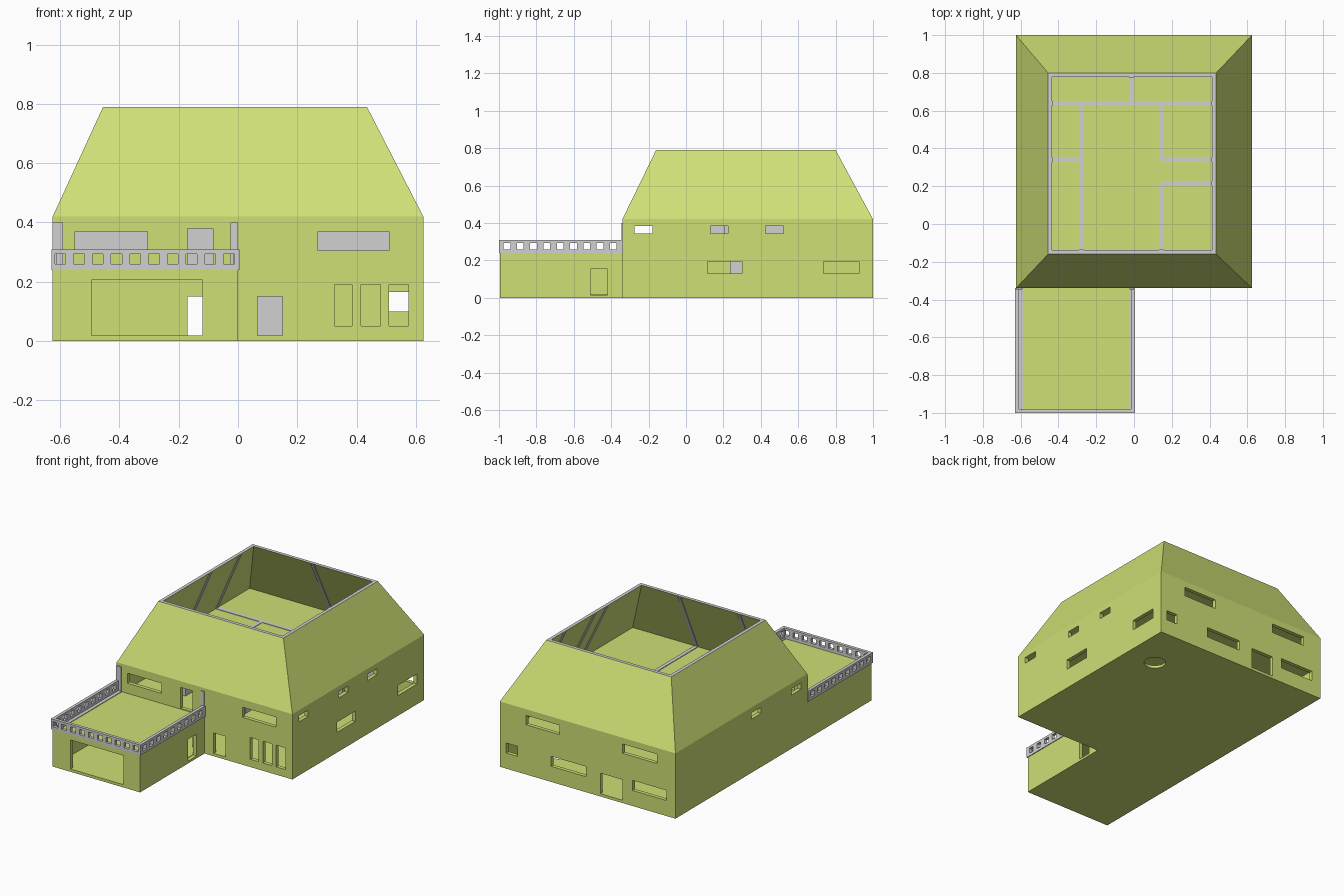
import bpy, bmesh
from mathutils import Vector

if "Cube" in bpy.data.objects:
    bpy.data.objects.remove(bpy.data.objects["Cube"])


def material(name, rgb):
    m = bpy.data.materials.new(name)
    m.diffuse_color = (*rgb, 1.0)
    m.use_nodes = True
    m.node_tree.nodes["Principled BSDF"].inputs["Base Color"].default_value = m.diffuse_color
    return m


GREEN = material("lime_green", (0.62, 0.745, 0.18))
GREY = material("light_grey", (0.64, 0.64, 0.65))
T = 0.025                        # wall thickness
X, Y0, Y1 = 0.625, -0.34, 1.0    # house footprint


def finish(name, bm, mats):
    bmesh.ops.recalc_face_normals(bm, faces=bm.faces)
    me = bpy.data.meshes.new(name)
    bm.to_mesh(me)
    bm.free()
    for m in mats:
        me.materials.append(m)
    ob = bpy.data.objects.new(name, me)
    bpy.context.collection.objects.link(ob)
    return ob


def hull(name, pts, mat):
    bm = bmesh.new()
    vs = [bm.verts.new(p) for p in pts]
    bmesh.ops.convex_hull(bm, input=vs)
    bmesh.ops.dissolve_limit(bm, angle_limit=0.01, verts=bm.verts, edges=bm.edges)
    return finish(name, bm, [mat])


def box(name, x0, x1, y0, y1, z0, z1, mat=GREEN):
    return hull(name, [(x, y, z) for x in (x0, x1) for y in (y0, y1) for z in (z0, z1)], mat)


def panel(name, axis, pos, t, u0, u1, z0, z1, holes=(), mat=GREEN):
    """Upright slab with rectangular openings (u0, u1, z0, z1)."""
    us = sorted({u0, u1, *[h[0] for h in holes], *[h[1] for h in holes]})
    zs = sorted({z0, z1, *[h[2] for h in holes], *[h[3] for h in holes]})
    bm, cache = bmesh.new(), {}

    def v(i, j, w):
        if (i, j, w) not in cache:
            d = pos + w * t
            p = (us[i], d, zs[j]) if axis == 'y' else (d, us[i], zs[j])
            cache[(i, j, w)] = bm.verts.new(p)
        return cache[(i, j, w)]

    def solid(i, j):
        if not (0 <= i < len(us) - 1 and 0 <= j < len(zs) - 1):
            return False
        u, z = (us[i] + us[i + 1]) / 2, (zs[j] + zs[j + 1]) / 2
        return not any(a < u < b and c < z < d for a, b, c, d in holes)

    for i in range(len(us) - 1):
        for j in range(len(zs) - 1):
            if not solid(i, j):
                continue
            ring = [(i, j), (i + 1, j), (i + 1, j + 1), (i, j + 1)]
            for w in (0, 1):
                bm.faces.new([v(a, b, w) for a, b in ring])
            for k, (di, dj) in enumerate([(0, -1), (1, 0), (0, 1), (-1, 0)]):
                if not solid(i + di, j + dj):
                    a, b = ring[k], ring[(k + 1) % 4]
                    bm.faces.new([v(*a, 0), v(*b, 0), v(*b, 1), v(*a, 1)])
    bmesh.ops.dissolve_limit(bm, angle_limit=0.01, verts=bm.verts, edges=bm.edges)
    return finish(name, bm, [mat])


# Ground storey walls
panel("ground_front_wall", 'y', Y0, T, -X, X, 0, 0.225, [
    (-0.17, -0.085, 0.018, 0.15), (0.065, 0.15, 0.018, 0.15),
    (0.325, 0.385, 0.05, 0.19), (0.415, 0.48, 0.05, 0.19), (0.51, 0.575, 0.05, 0.19)])
panel("ground_back_wall", 'y', Y1 - T, T, -X, X, 0, 0.225, [
    (0.50, 0.58, 0.10, 0.165), (0.01, 0.26, 0.10, 0.165),
    (-0.25, -0.09, 0.018, 0.15), (-0.56, -0.32, 0.10, 0.165)])
panel("ground_right_wall", 'x', X - T, T, Y0 + T, Y1 - T, 0, 0.225,
      [(0.115, 0.30, 0.13, 0.195), (0.735, 0.925, 0.13, 0.195)])
panel("ground_left_wall", 'x', -X, T, Y0 + T, Y1 - T, 0, 0.225)

# Upper storey walls
panel("upper_front_wall", 'y', Y0, T, -X, X, 0.225, 0.40, [
    (-0.55, -0.305, 0.305, 0.37), (-0.17, -0.085, 0.245, 0.38), (0.27, 0.51, 0.305, 0.37)])
panel("upper_back_wall", 'y', Y1 - T, T, -X, X, 0.225, 0.40,
      [(0.20, 0.44, 0.32, 0.38), (-0.495, -0.25, 0.32, 0.38)])
SLITS = [(-0.275, -0.18, 0.345, 0.385), (0.13, 0.225, 0.345, 0.385), (0.425, 0.52, 0.345, 0.385)]
panel("upper_right_wall", 'x', X - T, T, Y0 + T, Y1 - T, 0.225, 0.40, SLITS)
panel("upper_left_wall", 'x', -X, T, Y0 + T, Y1 - T, 0.225, 0.40, SLITS[:2])

# Floors, with a round hole through the ground slab
IX, IY0, IY1 = X - T, Y0 + T, Y1 - T
ground = box("ground_slab", -IX, IX, IY0, IY1, 0, 0.018)
bm = bmesh.new()
bmesh.ops.create_cone(bm, cap_ends=True, segments=32, radius1=0.065, radius2=0.065, depth=0.2)
bmesh.ops.translate(bm, verts=bm.verts, vec=(0.415, 0.69, 0))
cutter = finish("hole_cutter", bm, [GREEN])
cutter.hide_render = True
mod = ground.modifiers.new("round_hole", 'BOOLEAN')
mod.operation, mod.solver, mod.object = 'DIFFERENCE', 'EXACT', cutter
bpy.context.view_layer.objects.active = ground
bpy.ops.object.modifier_apply(modifier=mod.name)
bpy.data.objects.remove(cutter)
box("upper_floor", -IX, IX, IY0, IY1, 0.205, 0.225)
box("attic_floor", -IX, IX, IY0, IY1, 0.387, 0.40)

# Garage with roof terrace
G0 = -0.995
panel("garage_front_wall", 'y', G0, T, -X, 0, 0, 0.24, [(-0.495, -0.12, 0.018, 0.205)])
panel("garage_left_wall", 'x', -X, T, G0 + T, Y0, 0, 0.24)
panel("garage_right_wall", 'x', -T, T, G0 + T, Y0, 0, 0.24, [(-0.51, -0.42, 0.015, 0.155)])
box("garage_slab", -X + T, -T, G0 + T, Y0, 0, 0.018)
box("terrace_deck", -X + T, -T, G0 + T, Y0, 0.215, 0.24)

# Terrace railing with square openings
RZ = (0.24, 0.308)
panel("front_railing", 'y', -1.0, 0.02, -0.63, 0.005, *RZ,
      [(c - 0.018, c + 0.018, 0.259, 0.293) for c in [-0.6 + 0.0633 * i for i in range(10)]], GREY)
side_holes = [(c - 0.018, c + 0.018, 0.259, 0.293) for c in [-0.957 + 0.071 * i for i in range(9)]]
for name, px, trim in (("left", -0.63, (-0.61, -0.588)), ("right", -0.015, (-0.025, -0.015))):
    panel(name + "_railing", 'x', px, 0.02, -0.98, Y0, *RZ, side_holes, GREY)
    box(name + "_terrace_edge", *trim, -0.98, Y0, 0.238, 0.244, GREY)
for name, x0, x1 in (("left", -X, -0.59), ("right", -0.025, 0)):
    box(name + "_wall_strip", x0, x1, Y0 - 0.006, Y0, 0.24, 0.40, GREY)

# Open-topped sloping roof shell with a grey rim
OUT = (-0.455, 0.435, -0.16, 0.80)
INN = (-0.433, 0.413, -0.138, 0.778)
rings = [((-X, X, Y0, Y1), 0.40), ((-X, X, Y0, Y1), 0.42), (OUT, 0.79), (INN, 0.79),
         ((-IX, IX, IY0, IY1), 0.40)]
bm = bmesh.new()
loops = [[bm.verts.new(p) for p in ((a, c, z), (b, c, z), (b, d, z), (a, d, z))]
         for (a, b, c, d), z in rings]
for r in range(5):
    lo, hi = loops[r], loops[(r + 1) % 5]
    for k in range(4):
        f = bm.faces.new([lo[k], lo[(k + 1) % 4], hi[(k + 1) % 4], hi[k]])
        f.material_index = 1 if r == 2 else 0
finish("roof", bm, [GREEN, GREY])

# Upper partitions: lines on the attic floor and the room walls below
H = 0.012
lines = [  # x0, x1, y0, y1 of each wall centre line
    (-0.28, -0.28, IY0, 0.64), (-IX, IX, 0.64, 0.64), (-0.015, -0.015, 0.64, IY1),
    (0.145, 0.145, 0.34, 0.64), (0.145, IX, 0.34, 0.34), (0.145, 0.145, IY0, 0.215),
    (0.145, IX, 0.215, 0.215), (-IX, -0.28, 0.34, 0.34)]
for n, (x0, x1, y0, y1) in enumerate(lines):
    hx, hy = (H, 0) if x0 == x1 else (0, H)
    box(f"attic_line_{n}", x0 - hx, x1 + hx, y0 - hy, y1 + hy, 0.398, 0.403 + n * 0.0002, GREY)
    box(f"upper_partition_{n}", x0 - hx, x1 + hx, max(y0, -0.15) - hy, y1 + hy, 0.225, 0.387, GREY)

# Grey strips where the partitions meet the inside of the roof
strips = [('x', -0.28, IY0, INN[2]), ('x', 0.145, IY0, INN[2]), ('x', -0.015, IY1, INN[3])]
strips += [('y', y, -IX, INN[0]) for y in (0.34, 0.64)]
strips += [('y', y, IX, INN[1]) for y in (0.215, 0.34, 0.64)]
for n, (axis, c, low, top) in enumerate(strips):
    s = 0.004 if top > low else -0.004
    pts = []
    for u in (c - H, c + H):
        for d, z in ((low, 0.40), (low + s, 0.40), (top, 0.788), (top + s, 0.788)):
            pts.append((u, d, z) if axis == 'x' else (d, u, z))
    hull(f"roof_strip_{n}", pts, GREY)

# Ground-floor core seen through the front door and side window
box("ground_core", 0.03, 0.2, 0.235, 0.31, 0.018, 0.205, GREY)
